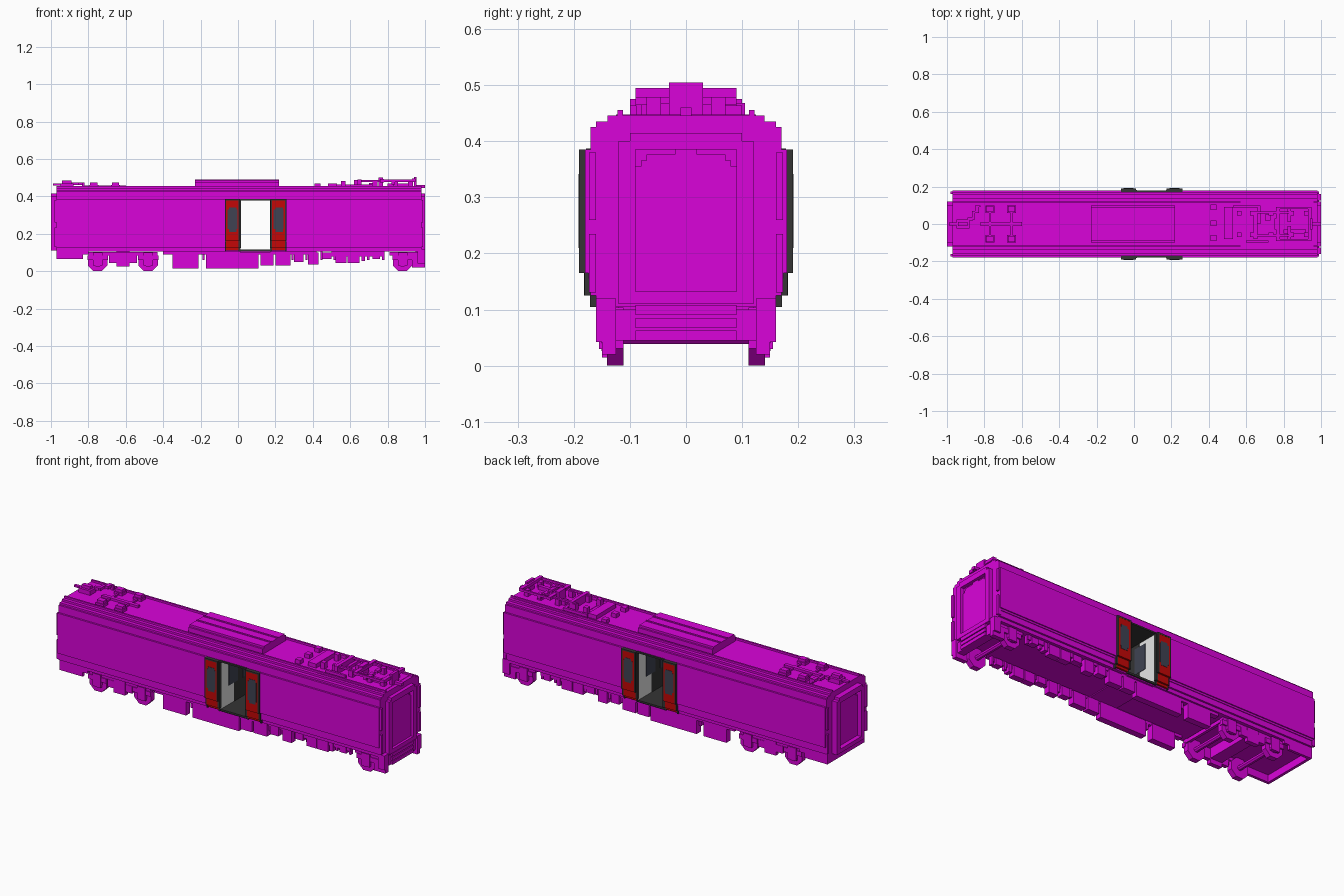
import bpy, bmesh, math
from mathutils import Matrix, Vector

old = bpy.data.objects.get("Cube")
if old:
    bpy.data.objects.remove(old)


def material(name, r, g, b):
    m = bpy.data.materials.new(name)
    m.use_nodes = True
    m.diffuse_color = (r, g, b, 1)
    m.node_tree.nodes["Principled BSDF"].inputs["Base Color"].default_value = (r, g, b, 1)
    return m


MAGENTA = material("magenta paint", .7, .001, .7)
RED = material("door red", .55, .002, .002)
DARK = material("dark rubber", .035, .035, .035)
GLASS = material("slate glass", .05, .055, .085)
WHITE = material("interior white", .8, .8, .8)


def finish(name, bm, mat):
    bmesh.ops.recalc_face_normals(bm, faces=bm.faces)
    mesh = bpy.data.meshes.new(name)
    bm.to_mesh(mesh)
    bm.free()
    mesh.materials.append(mat)
    obj = bpy.data.objects.new(name, mesh)
    bpy.context.collection.objects.link(obj)
    return obj


def boxes(name, mat, *items, both=False):
    """Join boxes given as (x0, x1, y0, y1, z0, z1); both repeats them at -y."""
    bm = bmesh.new()
    for x0, x1, y0, y1, z0, z1 in items:
        for s in ((1, -1) if both else (1,)):
            size = Matrix.Diagonal((x1 - x0, y1 - y0, z1 - z0, 1))
            mid = Vector(((x0 + x1) / 2, s * (y0 + y1) / 2, (z0 + z1) / 2))
            bmesh.ops.create_cube(bm, size=1, matrix=Matrix.Translation(mid) @ size)
    return finish(name, bm, mat)


def sweep_x(name, mat, outline, x0, x1):
    """Extrude a y-z outline along x."""
    bm = bmesh.new()
    face = bm.faces.new([bm.verts.new((x0, y, z)) for y, z in outline])
    moved = bmesh.ops.extrude_face_region(bm, geom=[face])["geom"]
    bmesh.ops.translate(bm, vec=(x1 - x0, 0, 0),
                        verts=[v for v in moved if isinstance(v, bmesh.types.BMVert)])
    return finish(name, bm, mat)


def stepped(levels):
    """Mirrored staircase outline from (half width, bottom, top) levels."""
    side = [p for w, z0, z1 in levels for p in ((w, z0), (w, z1))]
    return side + [(-y, z) for y, z in reversed(side)]


# Body shell on each side of the vestibule, with the roof carried across
D0, D1 = .01, .175
walls = [(.16, .105, .125), (.17, .125, .165), (.18, .165, .385)]
roof = [(.17, .385, .425), (.16, .425, .435), (.14, .435, .446)]
for name, x0, x1 in (("body_rear", -.97, D0), ("body_front", D1, .98)):
    sweep_x(name, MAGENTA, stepped(walls + roof), x0, x1)
sweep_x("roof_over_doors", MAGENTA, stepped(roof), D0, D1)
boxes("roof_rails", MAGENTA, (-.97, .98, .112, .122, .44, .456), both=True)
boxes("body_seams", MAGENTA, (-.97, D0, .17, .174, .155, .165),
      (D1, .98, .17, .174, .155, .165), both=True)
sweep_x("roof_fairing", MAGENTA, stepped([(.1, .44, .475), (.09, .475, .486)]), -.23, .22)
boxes("fairing_ribs", MAGENTA, (-.23, .22, .025, .035, .48, .49), both=True)

# Vestibule lining with inner doors
boxes("vestibule_underside", MAGENTA, (D0, D1, -.16, .16, .1, .107))
boxes("vestibule_floor", DARK, (D0, D1, -.168, .168, .106, .116))
boxes("vestibule_ceiling", DARK, (D0, D1, -.178, .178, .379, .387))
for s, x in ((1, D0), (-1, D1)):
    def lining(depth):
        return sorted((x, x + s * depth))
    boxes("inner_wall", WHITE, (*lining(.003), -.165, .165, .116, .38))
    boxes("inner_door", DARK, (*lining(.004), -.055, .055, .116, .38))
    boxes("inner_window", GLASS, (*lining(.005), .02, .1, .22, .36), both=True)
    boxes("door_jamb", DARK, (*lining(.005), .165, .182, .125, .38), both=True)

# Open plug door leaves: dark edge strips round a red skin
for name, x0, x1 in (("rear_leaf", -.07, D0), ("front_leaf", D1, .26)):
    a, b, m = x0 + .006, x1 - .008, (x0 + x1) / 2
    boxes(name + "_edges", DARK, (x0, x1, .165, .191, .377, .385),
          *[q for u, v in ((x0, a), (b, x1)) for q in (
              (u, v, .165, .191, .165, .378), (u, v, .16, .181, .125, .165),
              (u, v, .15, .171, .105, .125))], both=True)
    boxes(name + "_skin", RED, (a, b, .165, .19, .165, .377), (a, b, .16, .18, .125, .165),
          (a, b, .15, .17, .112, .125), both=True)
    boxes(name + "_window", GLASS, (m - .027, m + .027, .188, .1915, .225, .33),
          (m - .018, m + .022, .188, .1915, .21, .342), both=True)

# Gangways: a raised frame around a recessed arched door at both ends
arch = stepped([(.09, .13, .355), (.08, .355, .366), (.07, .366, .376), (.02, .376, .385)])
for s, inner in ((-1, .97), (1, .98)):
    def end(name, a, b, *yz):
        boxes(name, MAGENTA, *[(*sorted((s * a, s * b)), *q) for q in yz], both=True)
    end("gangway_posts", inner - .01, 1, (.09, .12, .125, .4))
    end("gangway_lintel", inner - .01, 1, (0, .1, .385, .415), (0, .12, .11, .132))
    sweep_x("gangway_door", MAGENTA, arch, s * (inner - .01), s * (inner + .006))
    end("corner_posts", inner - .01, inner + .01, (.16, .173, .13, .235), (.16, .173, .26, .38))

# Coupler under the front end, apron under the rear end
boxes("coupler_bars", MAGENTA, *[(.95, 1, -.09, .09, z, z + .018) for z in (.045, .067, .09)])
boxes("coupler_core", MAGENTA, (.95, .992, -.085, .085, .045, .108))
boxes("rear_apron", MAGENTA, (-.97, -.83, .145, .16, .066, .12),
      (-.83, -.8, .145, .16, .09, .12), both=True)
boxes("rear_apron_panel", MAGENTA, (-.97, -.955, -.16, .16, .066, .12))


# Bogies: octagonal wheels, axles and stepped side frames
def wheels(name, x):
    bm = bmesh.new()
    for y, r, d in ((.126, .0563, .03), (-.126, .0563, .03), (.145, .028, .012),
                    (-.145, .028, .012), (0, .014, .24)):
        m = Matrix.Translation((x, y, .052)) @ Matrix.Rotation(math.pi / 2, 4, "X") \
            @ Matrix.Rotation(math.pi / 8, 4, "Z")
        bmesh.ops.create_cone(bm, cap_ends=True, segments=8, radius1=r, radius2=r,
                              depth=d, matrix=m)
    finish(name, bm, MAGENTA)


for i, x in enumerate((-.75, -.48, .88)):
    wheels(f"wheelset_{i + 1}", x)
    boxes(f"axle_box_{i + 1}", MAGENTA, (x - .055, x + .055, .13, .15, .06, .085),
          (x - .025, x + .025, .13, .155, .03, .1), both=True)
boxes("rear_bogie_frame", MAGENTA, (-.8, -.43, .125, .145, .085, .102),
      (-.69, -.54, .125, .147, .045, .085), (-.65, -.58, .125, .15, .025, .1), both=True)
boxes("rear_bogie_beams", MAGENTA, (-.65, -.58, -.13, .13, .05, .11),
      (-.8, -.785, -.13, .13, .08, .1), (-.445, -.43, -.13, .13, .08, .1))
boxes("front_bogie_frame", MAGENTA, (.81, 1, .125, .145, .085, .102),
      (.93, 1, .125, .15, .02, .085), (.96, 1, .125, .16, .042, .12), both=True)
boxes("front_bogie_beam", MAGENTA, (.95, .99, -.13, .13, .045, .1))

# Underfloor equipment
hung = [(-.35, -.21, .015), (-.17, .11, .015), (.12, .19, .03), (.2, .28, .03), (.3, .35, .05),
        (.375, .43, .035), (.45, .5, .065), (.52, .58, .045), (.585, .65, .045), (.66, .68, .055),
        (.72, .76, .065)]
boxes("equipment_boxes", MAGENTA, *[(a, b, .115, .15, z, .1) for a, b, z in hung], both=True)
boxes("equipment_rail", MAGENTA, (-.4, .2, .12, .15, .09, .112),
      (.2, .42, .125, .145, .09, .112), (.5, .78, .125, .145, .08, .112), both=True)
boxes("equipment_hangers", MAGENTA,
      *[(x, x + .012, .12, .14, .06, .112) for x in (-.19, .285, .36, .44, .51, .69, .77)],
      both=True)

# Rear roof gear
boxes("rear_roof_pads", MAGENTA, (-.795, -.745, .06, .1, .44, .46), (-.68, -.63, .06, .1, .44, .46),
      (-.79, -.75, .065, .095, .46, .475), (-.675, -.635, .065, .095, .46, .475),
      (-.775, -.765, .01, .06, .44, .455), (-.66, -.65, .01, .06, .44, .455), both=True)
boxes("rear_roof_duct", MAGENTA, (-.82, -.6, -.01, .01, .44, .458))
boxes("rear_cable", MAGENTA, (-.99, -.95, -.008, .008, .458, .468), (-.95, -.88, -.025, .025, .44, .47),
      (-.94, -.89, -.012, .012, .47, .486), (-.89, -.86, .02, .035, .46, .475),
      (-.865, -.85, .025, .07, .46, .475), (-.85, -.83, .06, .1, .46, .475),
      (-.835, -.82, .09, .1, .44, .475))

# Front roof gear and folded current collector
boxes("collector_deck", MAGENTA, (.57, .96, -.125, .125, .44, .448))
boxes("roof_vents", MAGENTA, (.48, .53, -.08, .09, .44, .468),
      *[(.41, .44, y - .015, y + .015, .44, .468) for y in (.09, .005, -.075)])
boxes("insulators", MAGENTA, *[(x, x + .025, .045, .07, .445, .482) for x in (.55, .62, .72, .83, .91)],
      both=True)
boxes("collector_arms", MAGENTA, (.62, .83, .055, .067, .478, .488),
      (.78, .94, .08, .09, .478, .49), (.82, .84, .01, .09, .465, .478), both=True)
boxes("collector_heads", MAGENTA, (.76, .78, -.09, .09, .475, .492),
      (.93, .95, -.09, .09, .478, .495), (.94, .955, -.03, .03, .445, .505),
      (.75, .775, -.03, .03, .445, .5), (.64, .66, -.08, .07, .445, .49))
boxes("roof_cables", MAGENTA, (.53, .66, .088, .1, .445, .464), (.66, .675, .0, .1, .445, .464),
      (.6, .72, -.1, -.088, .445, .464), (.7, .73, .02, .05, .445, .472),
      (.95, 1, -.01, .01, .445, .46), (.8, .92, -.05, -.03, .445, .468))
